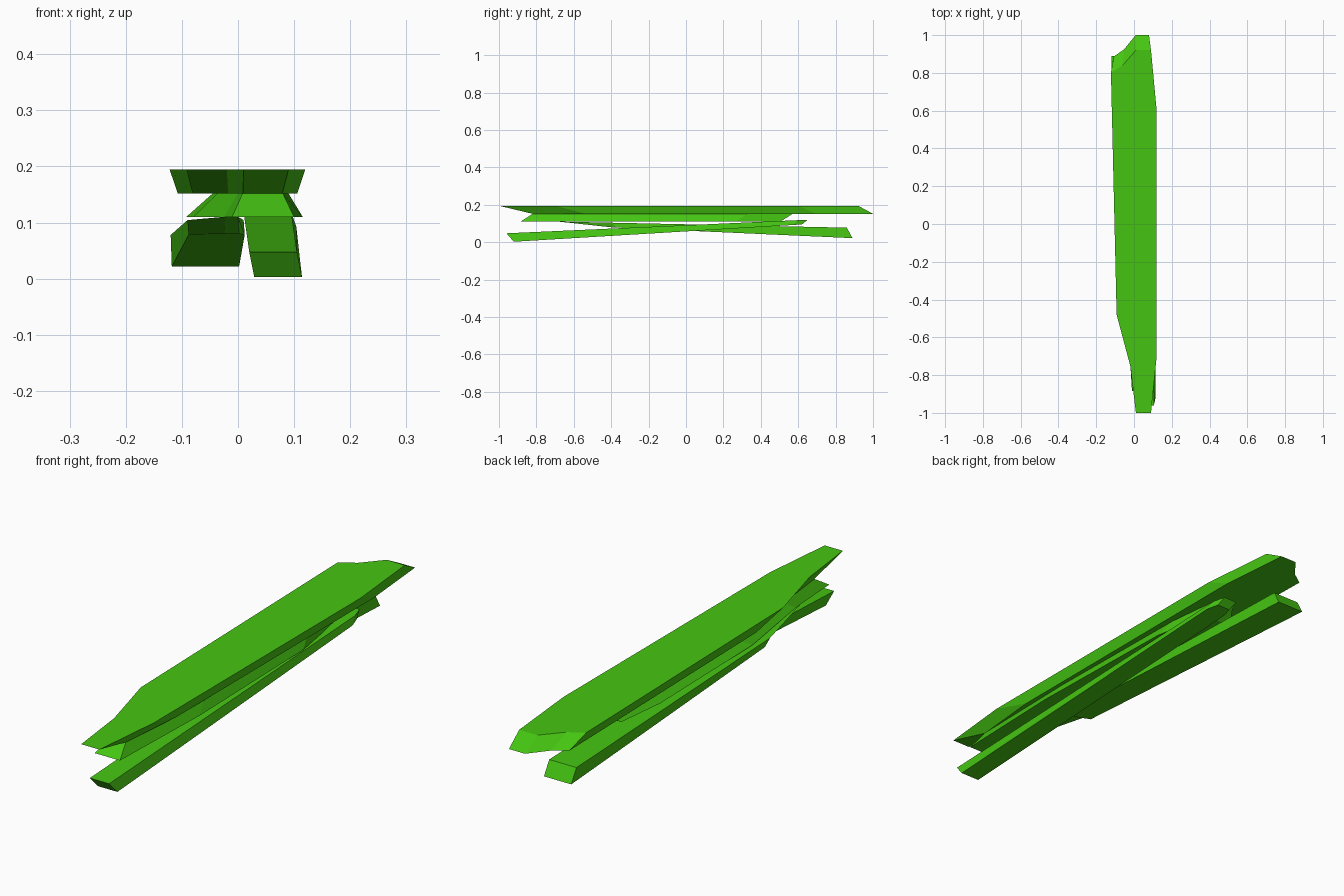
import bpy
import bmesh

cube = bpy.data.objects.get("Cube")
if cube:
    bpy.data.objects.remove(cube, do_unlink=True)

# Single leaf green shared by every slab
green = bpy.data.materials.new("leaf_green")
green.use_nodes = True
colour = (0.06, 0.56, 0.006, 1)
green.diffuse_color = colour
green.node_tree.nodes["Principled BSDF"].inputs["Base Color"].default_value = colour


def slab(name, outline, top, bottom, to_bottom):
    """Loft an upper outline to a shifted lower one; top and bottom are (height, slope along y)."""
    bm = bmesh.new()
    upper, lower = [], []
    for x, y in outline:
        upper.append(bm.verts.new((x, y, top[0] + top[1] * y)))
        bx, by = to_bottom(x, y)
        lower.append(bm.verts.new((bx, by, bottom[0] + bottom[1] * by)))
    bm.faces.new(upper)
    bm.faces.new(lower[::-1])
    count = len(outline)
    for i in range(count):
        j = (i + 1) % count
        bm.faces.new((upper[i], lower[i], lower[j], upper[j]))
    bmesh.ops.recalc_face_normals(bm, faces=bm.faces)
    mesh = bpy.data.meshes.new(name)
    bm.to_mesh(mesh)
    bm.free()
    mesh.materials.append(green)
    obj = bpy.data.objects.new(name, mesh)
    bpy.context.collection.objects.link(obj)
    return obj


# Broad top slab with slanted ends
top_outline = [(.01, -1), (.09, -1), (.12, -.7), (.12, .6), (.09, .92),
               (.01, .92), (-.06, .84), (-.122, .8), (-.092, -.48), (-.02, -.75)]
slab("top_slab", top_outline, (.195, 0), (.152, 0),
     lambda x, y: (x * .88, y * .948 + .128))

# Middle slab, wider at its underside
middle_outline = [(.008, -.82), (.08, -.82), (.09, -.34), (.08, .33), (.054, .57),
                  (-.03, .57), (-.045, .36), (-.037, -.24), (-.001, -.59)]
slab("middle_slab", middle_outline, (.152, 0), (.11, 0),
     lambda x, y: ((x - .015) / .65, y - .065))

# Narrow lower slab dipping towards the front
front_outline = [(.02, -.96), (.105, -.96), (.095, .6), (.08, .65), (.02, .65), (.01, .6)]
slab("front_dipping_slab", front_outline, (.091, .045), (.058, .06),
     lambda x, y: (x + .009, y * .957 - .002))

# Wide lower slab dipping towards the back, with an undercut front end
back_outline = [(-.025, -.68), (0, -.68), (.01, -.4), (0, .86), (-.12, .86), (-.09, -.4)]
slab("back_dipping_slab", back_outline, (.096, -.021), (.062, -.045),
     lambda x, y: (x + .002, max(y, -.43) + .03))
